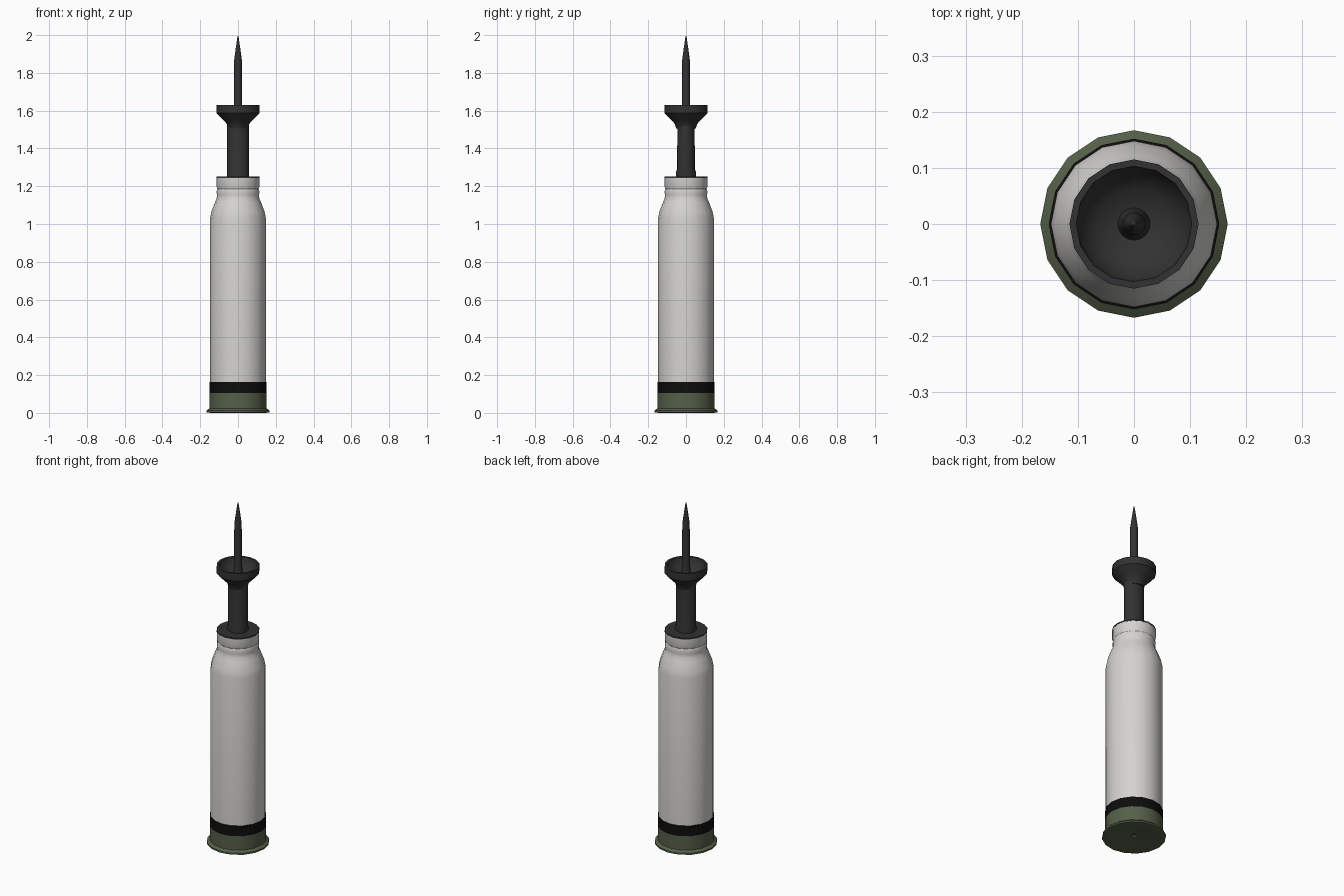
import bpy, bmesh, math

cube = bpy.data.objects.get("Cube")
if cube:
    bpy.data.objects.remove(cube, do_unlink=True)

SIDES = 16


def material(name, rgb):
    m = bpy.data.materials.new(name)
    m.use_nodes = True
    col = (*rgb, 1)
    m.diffuse_color = col
    m.node_tree.nodes["Principled BSDF"].inputs["Base Color"].default_value = col
    return m


WHITE = material("off_white", (0.66, 0.65, 0.63))
GREEN = material("olive_green", (0.09, 0.115, 0.065))
BLACK = material("black", (0.004, 0.004, 0.004))
DARK = material("dark_grey", (0.032, 0.032, 0.032))


def lathe(name, profile, mat, y_scale=None, sides=SIDES):
    """Revolve (radius, height) points about z; y_scale flattens rings by height."""
    bm = bmesh.new()
    rings = []
    for r, z in profile:
        if r == 0:
            rings.append([bm.verts.new((0, 0, z))])
            continue
        ys = y_scale(z) if y_scale else 1
        angles = [2 * math.pi * i / sides for i in range(sides)]
        rings.append([bm.verts.new((r * math.cos(a), r * ys * math.sin(a), z)) for a in angles])
    for a, b in zip(rings, rings[1:]):
        for i in range(sides):
            j = (i + 1) % sides
            corners = [a[i % len(a)], a[j % len(a)], b[j % len(b)], b[i % len(b)]]
            bm.faces.new(list(dict.fromkeys(corners)))
    bmesh.ops.recalc_face_normals(bm, faces=bm.faces)
    mesh = bpy.data.meshes.new(name)
    bm.to_mesh(mesh)
    bm.free()
    mesh.materials.append(mat)
    obj = bpy.data.objects.new(name, mesh)
    bpy.context.collection.objects.link(obj)
    bpy.ops.object.select_all(action="DESELECT")
    obj.select_set(True)
    bpy.context.view_layer.objects.active = obj
    bpy.ops.object.shade_smooth_by_angle(angle=math.radians(35))
    return obj


# Base cup with flared rim and dished underside
lathe("base_cup", [(0, 0.022), (0.012, 0.022), (0.016, 0.015), (0.09, 0.012), (0.145, 0),
                   (0.167, 0.003), (0.167, 0.012), (0.152, 0.024), (0.152, 0.105), (0, 0.105)], GREEN)

# Painted band above the cup
lathe("base_band", [(0, 0.105), (0.152, 0.105), (0.152, 0.163), (0.147, 0.165), (0, 0.165)], BLACK)

# Case body, shoulder and grooved neck
lathe("case_body", [(0, 0.16), (0.148, 0.16), (0.148, 1.03), (0.141, 1.065), (0.122, 1.115),
                    (0.113, 1.135), (0.111, 1.155), (0.114, 1.17), (0.109, 1.185),
                    (0.114, 1.2), (0.114, 1.248), (0, 1.248)], WHITE)

# Dark plug closing the neck
lathe("neck_plug", [(0, 1.244), (0.115, 1.244), (0.115, 1.252), (0, 1.252)], DARK)


# Shaft, narrower front to back towards the top
def shaft_flatten(z):
    return 0.95 if z < 1.27 else 0.84 - 0.2 * (z - 1.28)


lathe("shaft", [(0, 1.25), (0.057, 1.25), (0.057, 1.268), (0.057, 1.29), (0.057, 1.53), (0, 1.53)],
      DARK, shaft_flatten)

# Flared bowl with a hollow top
lathe("bowl", [(0, 1.505), (0.052, 1.505), (0.059, 1.53), (0.078, 1.55), (0.115, 1.588), (0.115, 1.63),
               (0.103, 1.63), (0.097, 1.6), (0.065, 1.565), (0, 1.55)], DARK)

# Spike with a widened foot
lathe("spike", [(0, 1.545), (0.03, 1.545), (0.022, 1.63), (0.02, 1.87), (0.012, 1.93),
                (0.004, 1.985), (0, 2.0)], DARK)
